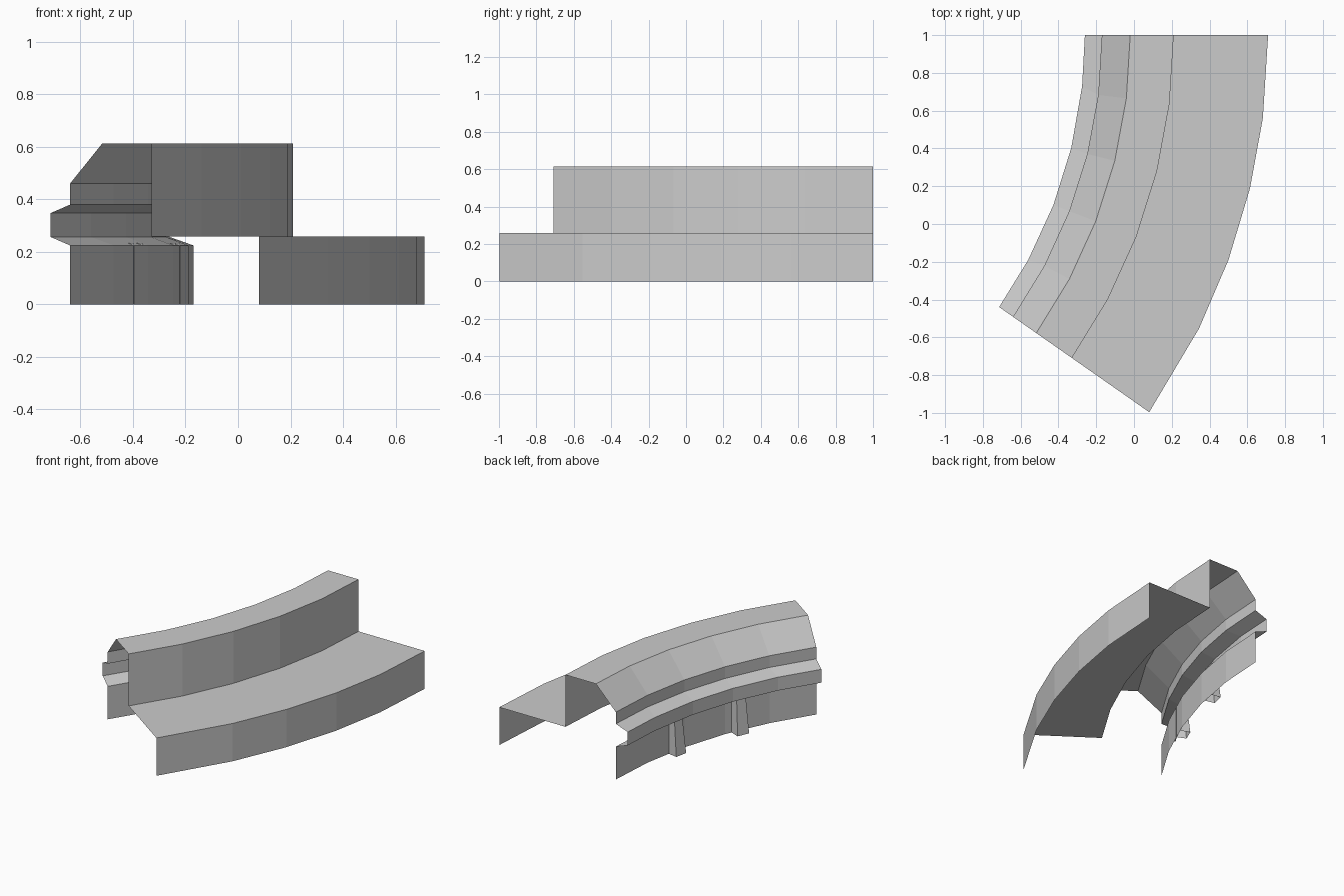
import bpy
import math

if "Cube" in bpy.data.objects:
    bpy.data.objects.remove(bpy.data.objects["Cube"])

CX, CY = -2.77, 1.0  # centre of the bend


def polar(r, deg, z):
    a = math.radians(deg)
    return (CX + r * math.cos(a), CY - r * math.sin(a), z)


def make_object(name, verts, faces):
    mesh = bpy.data.meshes.new(name)
    mesh.from_pydata(verts, [], faces)
    mesh.update()
    ob = bpy.data.objects.new(name, mesh)
    bpy.context.collection.objects.link(ob)
    return ob


# Angular steps: the rim and the outer edge are divided slightly unevenly
EVEN = [0, 7, 14, 21, 28, 35]
RIM = [0, 6.2, 13.8, 21, 28.3, 35]
OUTER = [0, 7.26, 13.5, 20, 26.5, 35]


def sweep(name, profile):
    """Open shell: profile of (radius, z, angle steps) swept round the bend."""
    n = len(EVEN)
    verts = [polar(r, a, z) for r, z, steps in profile for a in steps]
    faces = [(i * n + j, i * n + j + 1, (i + 1) * n + j + 1, (i + 1) * n + j)
             for i in range(len(profile) - 1) for j in range(n - 1)]
    return make_object(name, verts, faces)


# Curved shell: inner wall, rim, sloped shoulder, top, riser, step, outer wall
sweep("curved_step", [
    (2.60, 0.0, EVEN), (2.60, 0.225, EVEN),
    (2.51, 0.257, RIM), (2.51, 0.348, RIM),
    (2.60, 0.38, EVEN), (2.60, 0.46, EVEN),
    (2.75, 0.613, EVEN), (2.98, 0.613, EVEN),
    (2.98, 0.258, EVEN), (3.48, 0.258, OUTER), (3.48, 0.0, OUTER),
])


# Tapered brackets under the rim, open underneath
def bracket(name, mid):
    verts = []
    for z, depth, half in ((0.0, 0.07, 0.95), (0.235, 0.045, 0.75)):
        verts += [polar(2.598, mid - 0.95, z), polar(2.60 - depth, mid - half, z),
                  polar(2.60 - depth, mid + half, z), polar(2.598, mid + 0.95, z)]
    make_object(name, verts, [(0, 1, 5, 4), (1, 2, 6, 5), (2, 3, 7, 6)])


for i, mid in enumerate((12, 23)):
    bracket(f"bracket_{i + 1}", mid)
